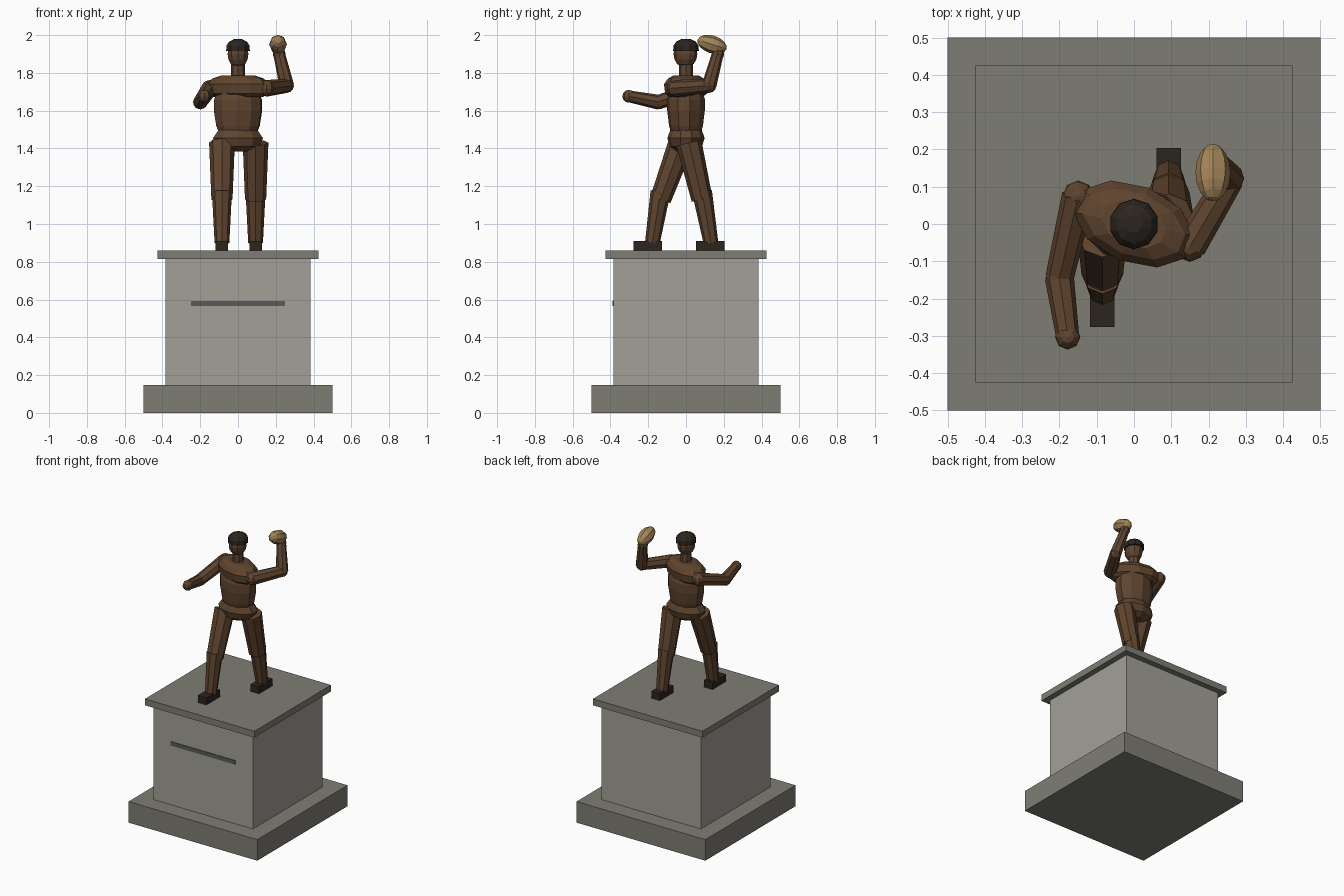
import bpy, bmesh, math
from mathutils import Vector, Matrix

if "Cube" in bpy.data.objects:
    bpy.data.objects.remove(bpy.data.objects["Cube"])


def mat(name, r, g, b):
    m = bpy.data.materials.new(name)
    m.diffuse_color = (r, g, b, 1)
    m.use_nodes = True
    m.node_tree.nodes["Principled BSDF"].inputs["Base Color"].default_value = m.diffuse_color
    return m


BRONZE = mat("bronze", 0.115, 0.058, 0.028)
DARK = mat("dark_bronze", 0.025, 0.018, 0.013)
TAN = mat("tan", 0.36, 0.23, 0.10)
STONE = mat("stone", 0.36, 0.35, 0.31)
STONE_DARK = mat("dark_stone", 0.21, 0.205, 0.175)
GROOVE = mat("groove", 0.10, 0.10, 0.09)


def finish(name, bm, material):
    bmesh.ops.recalc_face_normals(bm, faces=bm.faces)
    me = bpy.data.meshes.new(name)
    bm.to_mesh(me)
    bm.free()
    me.materials.append(material)
    ob = bpy.data.objects.new(name, me)
    bpy.context.collection.objects.link(ob)
    return ob


def box(name, lo, hi, material):
    lo, hi = Vector(lo), Vector(hi)
    bm = bmesh.new()
    bmesh.ops.create_cube(bm, size=1, matrix=Matrix.Translation((lo + hi) / 2)
                          @ Matrix.Diagonal((*(hi - lo), 1)))
    finish(name, bm, material)


def limb(name, a, b, r1, r2, sides=8):
    a, b = Vector(a), Vector(b)
    rot = (b - a).to_track_quat('Z', 'Y').to_matrix().to_4x4()
    bm = bmesh.new()
    bmesh.ops.create_cone(bm, cap_ends=True, segments=sides, radius1=r1, radius2=r2,
                          depth=(b - a).length, matrix=Matrix.Translation((a + b) / 2) @ rot)
    finish(name, bm, BRONZE)


def ball(name, c, radii, material, seg=8, rings=6, rot=Matrix()):
    bm = bmesh.new()
    bmesh.ops.create_uvsphere(bm, u_segments=seg, v_segments=rings, radius=1,
                              matrix=Matrix.Translation(c) @ rot @ Matrix.Diagonal((*radii, 1)))
    finish(name, bm, material)


def stack(name, rings, material, sides=10, turn=0):
    """Loft of elliptical rings (z, rx, ry) turned about z."""
    bm = bmesh.new()
    spin = Matrix.Rotation(math.radians(turn), 4, 'Z')
    loops = []
    for z, rx, ry in rings:
        angles = [2 * math.pi * (i + 0.5) / sides for i in range(sides)]
        loops.append([bm.verts.new(spin @ Vector((rx * math.cos(t), ry * math.sin(t), z)))
                      for t in angles])
    for p, q in zip(loops, loops[1:]):
        for i in range(sides):
            j = (i + 1) % sides
            bm.faces.new((p[i], p[j], q[j], q[i]))
    bm.faces.new(loops[0])
    bm.faces.new(loops[-1])
    finish(name, bm, material)


# Pedestal
box("pedestal_base", (-.5, -.5, 0), (.5, .5, .148), STONE_DARK)
box("pedestal_block", (-.385, -.385, .148), (.385, .385, .815), STONE)
box("pedestal_cap", (-.425, -.425, .815), (.425, .425, .86), STONE_DARK)
box("pedestal_strip", (-.25, -.389, .565), (.25, -.38, .593), GROOVE)

# Legs: x, hip y, knee y, ankle y, foot front y
for side, x, hip, knee, ankle, toe in (("left", -.085, -.025, -.135, -.178, -.277),
                                       ("right", .093, .015, .085, .132, .053)):
    limb(side + "_thigh", (x, hip, 1.43), (x, knee, 1.13), .068, .056)
    limb(side + "_shin", (x, knee, 1.17), (x, ankle, .9), .053, .039)
    ball(side + "_knee", (x, knee, 1.15), (.053,) * 3, BRONZE)
    box(side + "_foot", (x - .033, toe, .86), (x + .033, toe + .151, .91), DARK)

# Trunk
stack("pelvis", [(1.385, .06, .05), (1.41, .12, .085), (1.455, .139, .099),
                 (1.498, .108, .083)], BRONZE)
stack("torso", [(1.485, .105, .08), (1.52, .119, .09), (1.6, .132, .1),
                (1.66, .13, .1), (1.7, .115, .09)], BRONZE, turn=-5)
stack("shoulders", [(1.672, .14, .075), (1.69, .168, .098), (1.74, .172, .105),
                    (1.77, .145, .085), (1.787, .09, .06)], BRONZE, turn=-22)

# Head
limb("neck", (0, 0, 1.77), (0, 0, 1.85), .038, .036)
ball("head", (0, -.003, 1.9), (.058, .063, .073), BRONZE, 10, 8)
stack("cap", [(1.916, .066, .068), (1.945, .064, .066), (1.965, .05, .052),
              (1.979, .022, .024)], DARK)

# Arms: shoulder, elbow, hand
for side, s, e, h in (("left", (-.15, .075, 1.72), (-.2, -.145, 1.645), (-.178, -.303, 1.676)),
                      ("right", (.15, -.06, 1.718), (.258, .122, 1.732), (.218, .168, 1.9))):
    ball(side + "_shoulder", s, (.042,) * 3, BRONZE)
    limb(side + "_upper_arm", s, e, .044, .038)
    ball(side + "_elbow", e, (.038,) * 3, BRONZE)
    limb(side + "_forearm", e, h, .039, .031)
    ball(side + "_hand", h, (.034,) * 3, BRONZE)

# Held ball, long axis tipped back
ball("held_ball", (.212, .138, 1.951), (.047, .047, .08), TAN, 8, 8,
     Matrix.Rotation(math.radians(72), 4, 'X'))
